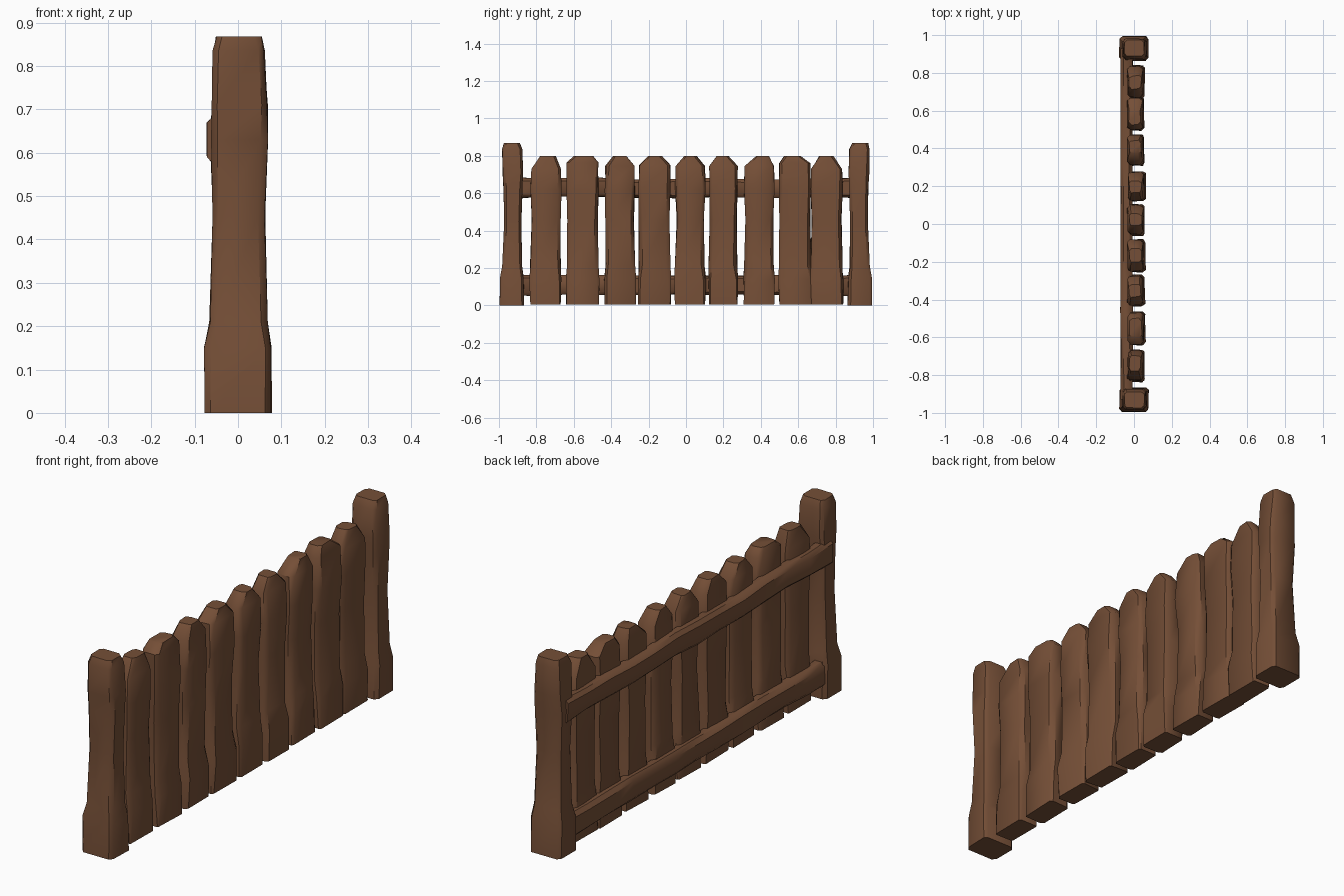
import bpy, bmesh, random
from mathutils import Vector

if "Cube" in bpy.data.objects:
    bpy.data.objects.remove(bpy.data.objects["Cube"])

random.seed(4)

wood = bpy.data.materials.new("brown wood")
wood.diffuse_color = (0.178, 0.078, 0.038, 1)
wood.use_nodes = True
wood.node_tree.nodes["Principled BSDF"].inputs["Base Color"].default_value = wood.diffuse_color


def loft(name, rings, axis, jitter=0.003):
    """Skin chamfered rectangles (pos, a0, a1, b0, b1, chamfer) along z or y.
    a is always x; b is y for axis z, or z for axis y."""
    bm = bmesh.new()
    loops = []
    for pos, a0, a1, b0, b1, c in rings:
        outline = [(a0 + c, b0), (a1 - c, b0), (a1, b0 + c), (a1, b1 - c),
                   (a1 - c, b1), (a0 + c, b1), (a0, b1 - c), (a0, b0 + c)]
        loop = []
        for a, b in outline:
            a += random.uniform(-jitter, jitter)
            b += random.uniform(-jitter, jitter)
            co = (a, b, pos) if axis == "z" else (a, pos, b)
            loop.append(bm.verts.new(Vector(co)))
        loops.append(loop)
    for lo, hi in zip(loops, loops[1:]):
        for i in range(8):
            j = (i + 1) % 8
            bm.faces.new((lo[i], lo[j], hi[j], hi[i]))
    bm.faces.new(loops[0][::-1])
    bm.faces.new(loops[-1])
    bmesh.ops.recalc_face_normals(bm, faces=bm.faces)
    mesh = bpy.data.meshes.new(name)
    bm.to_mesh(mesh)
    bm.free()
    obj = bpy.data.objects.new(name, mesh)
    bpy.context.collection.objects.link(obj)
    mesh.materials.append(wood)
    bpy.ops.object.select_all(action="DESELECT")
    obj.select_set(True)
    bpy.context.view_layer.objects.active = obj
    bpy.ops.object.shade_smooth_by_angle(angle=0.75)
    return obj


# End posts: flared foot, slim waist, blunt chamfered top
# (z, x0, x1, outer y, inner y)
post = [(0.0, -0.076, 0.077, 0.995, 0.865), (0.15, -0.078, 0.076, 0.993, 0.868),
        (0.21, -0.065, 0.067, 0.982, 0.876), (0.45, -0.058, 0.061, 0.972, 0.879),
        (0.63, -0.063, 0.068, 0.975, 0.874), (0.71, -0.060, 0.067, 0.980, 0.870),
        (0.835, -0.057, 0.060, 0.982, 0.873), (0.868, -0.050, 0.053, 0.974, 0.888)]
for name, s in (("front_post", -1), ("back_post", 1)):
    loft(name, [(z, x0, x1, min(s * o, s * i), max(s * o, s * i), 0.014)
                for z, x0, x1, o, i in post], "z", 0.002)

# Pickets: (y0, y1, crest start, crest end, shoulder height)
pickets = [(-0.835, -0.665, -0.775, -0.70, 0.73), (-0.64, -0.465, -0.60, -0.50, 0.765),
           (-0.435, -0.27, -0.385, -0.32, 0.745), (-0.255, -0.08, -0.20, -0.13, 0.75),
           (-0.06, 0.105, -0.01, 0.055, 0.745), (0.12, 0.28, 0.165, 0.23, 0.745),
           (0.31, 0.475, 0.375, 0.44, 0.745), (0.495, 0.673, 0.525, 0.61, 0.76),
           (0.665, 0.84, 0.715, 0.785, 0.73)]
for n, (y0, y1, p0, p1, zs) in enumerate(pickets):
    d = random.uniform(-0.004, 0.004)
    bow = random.uniform(0.002, 0.010)
    loft(f"picket_{n + 1}", [
        (0.004, -0.038, 0.055 + d, y0 + 0.002, y1 - 0.002, 0.008),
        (0.14, -0.040, 0.058 + d, y0, y1, 0.014),
        (0.22, -0.036, 0.048 + d, y0 + 0.004, y1 - 0.006, 0.018),
        (0.46, -0.034, 0.046 + d, y0 + bow, y1 - 0.008, 0.018),
        (0.62, -0.036, 0.052 + d, y0 + 0.003, y1 - 0.004, 0.016),
        (zs, -0.034, 0.048 + d, y0 + 0.006, y1 - 0.006, 0.014),
        (0.80, -0.026, 0.038 + d, p0, p1, 0.012)], "z", 0.004)

# Rails behind the pickets, gently wavy and thicker at the posts
for name, zc in (("lower_rail", 0.11), ("upper_rail", 0.628)):
    rings = []
    for k in range(13):
        y = -0.93 + 1.86 * k / 12
        h = 0.056 if k in (0, 12) else 0.051 + random.uniform(-0.004, 0.003)
        z = zc + random.uniform(-0.005, 0.005)
        rings.append((y, -0.071, -0.008, z - h, z + h, 0.016))
    loft(name, rings, "y", 0.002)
